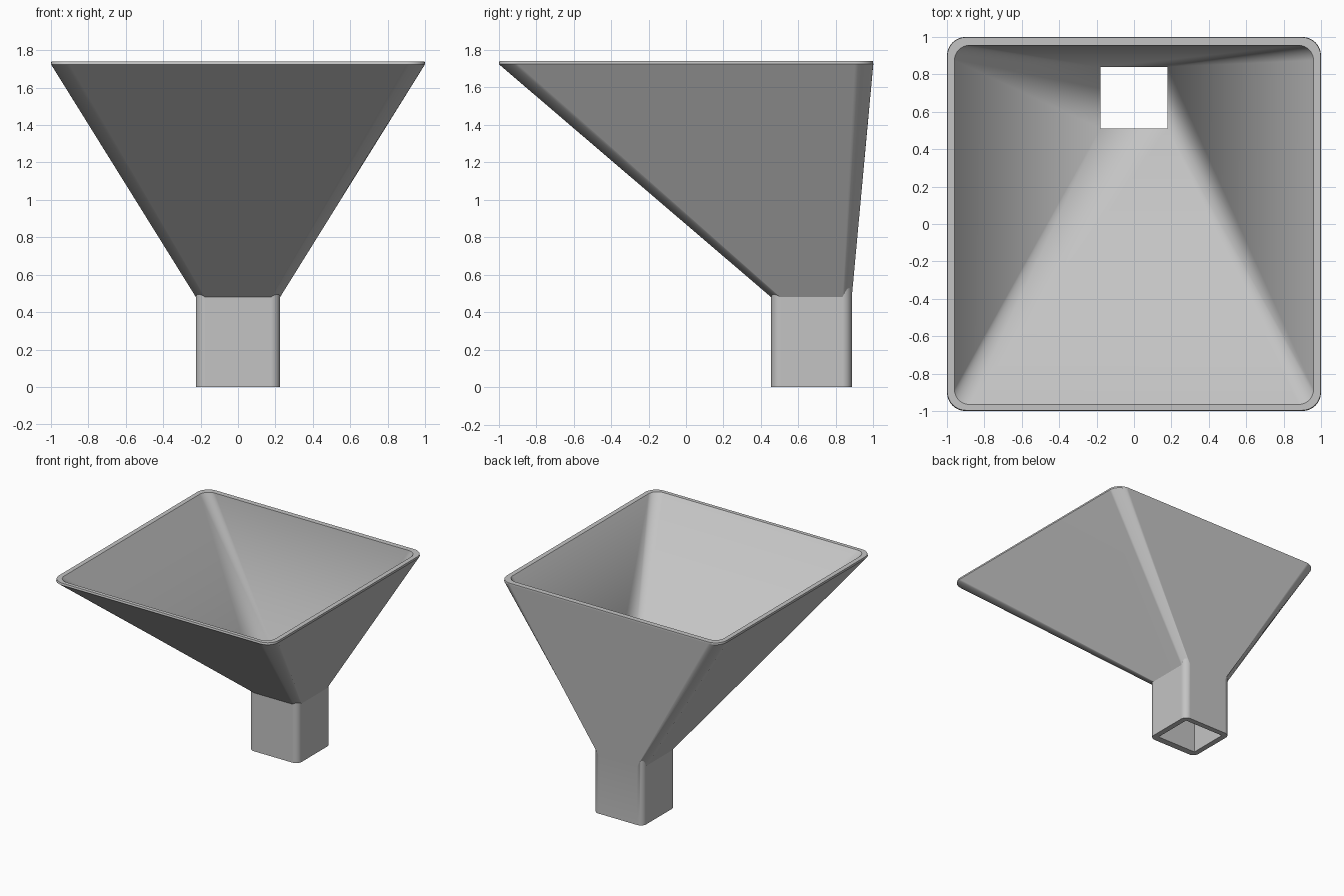
import bpy, bmesh, math

cube = bpy.data.objects.get("Cube")
if cube:
    bpy.data.objects.remove(cube, do_unlink=True)

ARC = 8  # segments in each rounded corner

grey = bpy.data.materials.new("plain grey")
grey.use_nodes = True
colour = (0.55, 0.55, 0.55, 1)
grey.diffuse_color = colour
grey.node_tree.nodes["Principled BSDF"].inputs["Base Color"].default_value = colour


def ring(bm, half_x, front, back, radius, z, lift_front=0, lift_back=0):
    """Rounded rectangle of vertices; lifts raise the corners of the seam."""
    verts = []
    corners = [(1, back, 0), (-1, back, 1), (-1, front, 2), (1, front, 3)]
    for side, y, quarter in corners:
        inward = -1 if y == back else 1
        cx, cy = side * (half_x - radius), y + inward * radius
        lift = lift_back if y == back else lift_front
        for i in range(ARC + 1):
            t = i / ARC
            a = (quarter + t) * math.pi / 2
            verts.append(bm.verts.new((cx + radius * math.cos(a),
                                       cy + radius * math.sin(a),
                                       z + lift * math.sin(math.pi * t))))
    return verts


bm = bmesh.new()
rings = [
    # outside: spout, flared funnel, rim
    ring(bm, 0.225, 0.455, 0.885, 0.05, 0),
    ring(bm, 0.225, 0.455, 0.885, 0.05, 0.48, 0.015, 0.05),
    ring(bm, 1.0, -1.0, 1.0, 0.1, 1.725),
    ring(bm, 0.998, -0.996, 0.998, 0.1, 1.74),
    # inside: rim, funnel, square spout bore
    ring(bm, 0.96, -0.965, 0.955, 0.08, 1.74),
    ring(bm, 0.18, 0.51, 0.84, 0, 0.49),
    ring(bm, 0.18, 0.51, 0.84, 0, 0),
]
for lower, upper in zip(rings, rings[1:] + rings[:1]):
    count = len(lower)
    for i in range(count):
        j = (i + 1) % count
        bm.faces.new((lower[i], lower[j], upper[j], upper[i]))
bmesh.ops.remove_doubles(bm, verts=bm.verts, dist=0.0005)
bmesh.ops.recalc_face_normals(bm, faces=bm.faces)

mesh = bpy.data.meshes.new("hopper_funnel")
bm.to_mesh(mesh)
bm.free()
mesh.materials.append(grey)
hopper = bpy.data.objects.new("hopper_funnel", mesh)
bpy.context.collection.objects.link(hopper)

# Smooth corners while the broad walls stay flat
bpy.context.view_layer.objects.active = hopper
hopper.select_set(True)
bpy.ops.object.shade_smooth_by_angle(angle=math.radians(25))
weighted = hopper.modifiers.new("flat walls", 'WEIGHTED_NORMAL')
weighted.keep_sharp = True
